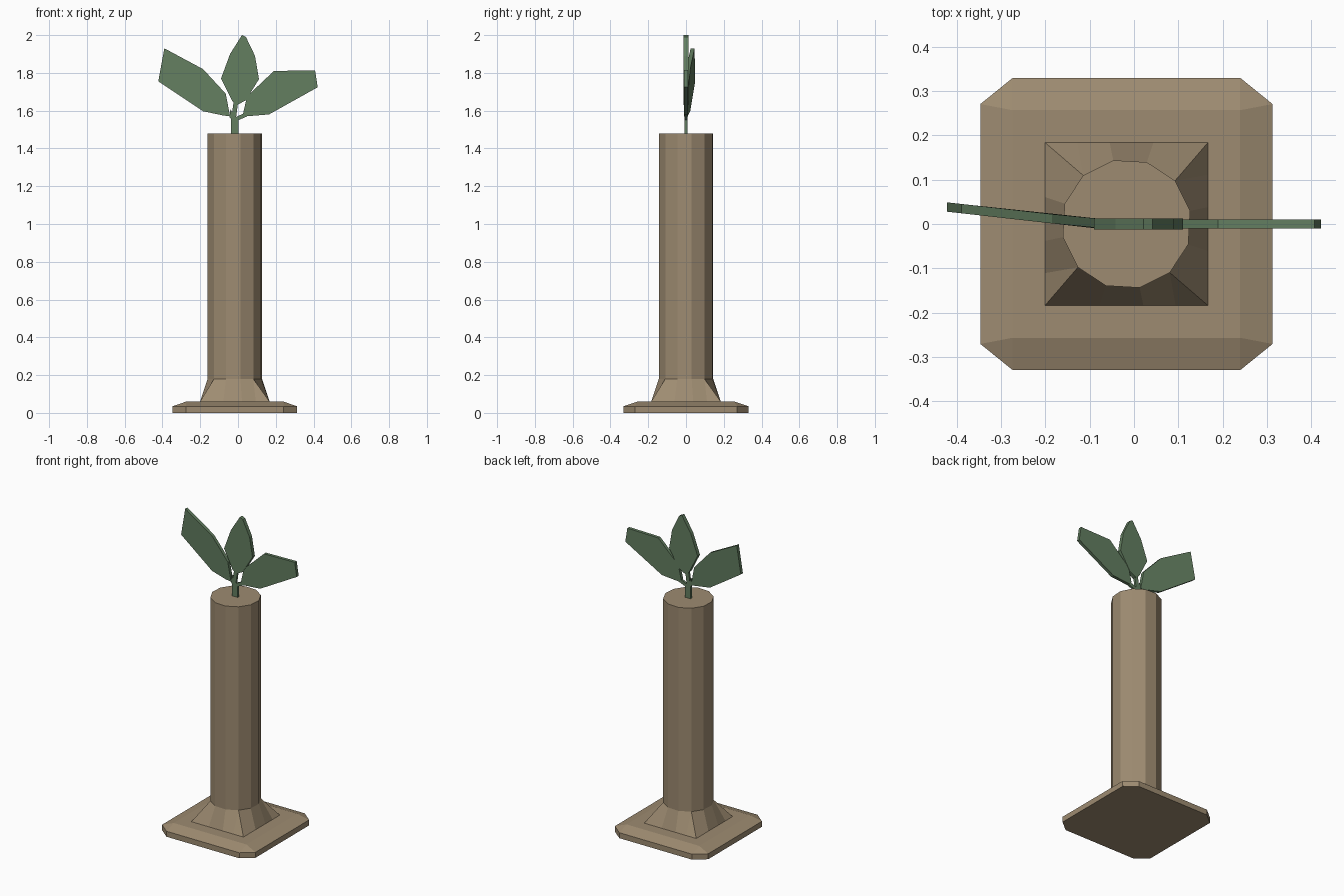
import bpy, bmesh, math
from mathutils import Vector

cube = bpy.data.objects.get("Cube")
if cube:
    bpy.data.objects.remove(cube, do_unlink=True)


def make_material(name, colour):
    mat = bpy.data.materials.new(name)
    mat.use_nodes = True
    mat.diffuse_color = colour
    mat.node_tree.nodes["Principled BSDF"].inputs["Base Color"].default_value = colour
    return mat


tan = make_material("tan clay", (0.34, 0.26, 0.165, 1))
green = make_material("leaf green", (0.125, 0.21, 0.118, 1))


def finish(name, bm, mat):
    bmesh.ops.recalc_face_normals(bm, faces=bm.faces)
    mesh = bpy.data.meshes.new(name)
    bm.to_mesh(mesh)
    bm.free()
    mesh.materials.append(mat)
    obj = bpy.data.objects.new(name, mesh)
    bpy.context.collection.objects.link(obj)
    return obj


CX = -0.017                      # axis of the stand
BASE_TOP, FLARE_TOP, COLUMN_TOP = 0.06, 0.18, 1.48
SIDES, RADIUS, FOOT = 12, 0.147, 0.184

# Base slab: clipped-corner outline rising to a smaller square top
bm = bmesh.new()
for sx in (-1, 1):
    for sy in (-1, 1):
        for z in (0, 0.035):
            bm.verts.new((CX + sx * 0.33, sy * 0.271, z))
            bm.verts.new((CX + sx * 0.257, sy * 0.33, z))
        bm.verts.new((CX + sx * 0.257, sy * 0.257, BASE_TOP))
bmesh.ops.convex_hull(bm, input=bm.verts)
bmesh.ops.dissolve_limit(bm, angle_limit=0.01, verts=bm.verts, edges=bm.edges)
finish("base_slab", bm, tan)

# Column: twelve-sided shaft
ring = [Vector((math.cos(a), math.sin(a))) * RADIUS
        for a in (math.radians(11.7 + i * 360 / SIDES) for i in range(SIDES))]
bm = bmesh.new()
low = [bm.verts.new((CX + p.x, p.y, FLARE_TOP)) for p in ring]
high = [bm.verts.new((CX + p.x, p.y, COLUMN_TOP)) for p in ring]
for i in range(SIDES):
    j = (i + 1) % SIDES
    bm.faces.new((low[i], low[j], high[j], high[i]))
bm.faces.new(high)

# Flare: the shaft spreads to a square foot, with a corner point where sides meet
feet = []
for p in ring:
    q = p * (FOOT / max(abs(p.x), abs(p.y)))
    if abs(q.x) > abs(q.y):
        q.y = max(-0.111, min(0.111, q.y))
    else:
        q.x = max(-0.111, min(0.111, q.x))
    feet.append(q)
foot_verts = [bm.verts.new((CX + q.x, q.y, BASE_TOP)) for q in feet]
for i in range(SIDES):
    j = (i + 1) % SIDES
    a, b = feet[i], feet[j]
    if (abs(a.x) > abs(a.y)) == (abs(b.x) > abs(b.y)):
        bm.faces.new((foot_verts[i], foot_verts[j], low[j], low[i]))
    else:
        corner = bm.verts.new((CX + math.copysign(FOOT, a.x + b.x),
                               math.copysign(FOOT, a.y + b.y), BASE_TOP))
        bm.faces.new((low[i], foot_verts[i], corner))
        bm.faces.new((low[i], corner, foot_verts[j], low[j]))
finish("column", bm, tan)


def plate(name, outline, thickness, sweep=0.0):
    """Flat outline in x and z given thickness in y, swept back away from the stem."""
    bm = bmesh.new()
    sides = []
    for half in (-thickness / 2, thickness / 2):
        sides.append([bm.verts.new((x, half + sweep * max(0, -0.08 - x), z))
                      for x, z in outline])
    front, back = sides
    bm.faces.new(front)
    bm.faces.new(back[::-1])
    for i in range(len(outline)):
        j = (i + 1) % len(outline)
        bm.faces.new((front[i], back[i], back[j], front[j]))
    return finish(name, bm, green)


# Stem and leaf stalks
plate("stem", [(-0.037, 1.47), (0.003, 1.47), (0.003, 1.555), (-0.037, 1.555)], 0.014)
plate("middle_stalk", [(-0.037, 1.55), (-0.012, 1.55), (0.0, 1.64), (-0.022, 1.655)], 0.014)
plate("right_side_stalk", [(-0.045, 1.565), (-0.03, 1.55), (-0.01, 1.55), (-0.04, 1.61)], 0.014)
plate("left_side_stalk", [(-0.015, 1.55), (0.003, 1.55), (0.045, 1.568), (0.03, 1.585),
                          (-0.015, 1.565)], 0.014)

# Leaves
plate("right_leaf", [(-0.39, 1.93), (-0.185, 1.82), (-0.065, 1.69), (-0.042, 1.57),
                     (-0.08, 1.575), (-0.185, 1.597), (-0.422, 1.755)], 0.021, 0.112)
plate("middle_leaf", [(0.021, 2.0), (0.042, 1.99), (0.09, 1.89), (0.111, 1.767),
                      (0.042, 1.655), (-0.005, 1.63), (-0.03, 1.65), (-0.09, 1.77),
                      (-0.042, 1.90)], 0.024)
plate("left_leaf", [(0.19, 1.81), (0.408, 1.814), (0.422, 1.724), (0.164, 1.58),
                    (0.042, 1.57), (0.027, 1.585), (0.048, 1.676)], 0.02)
